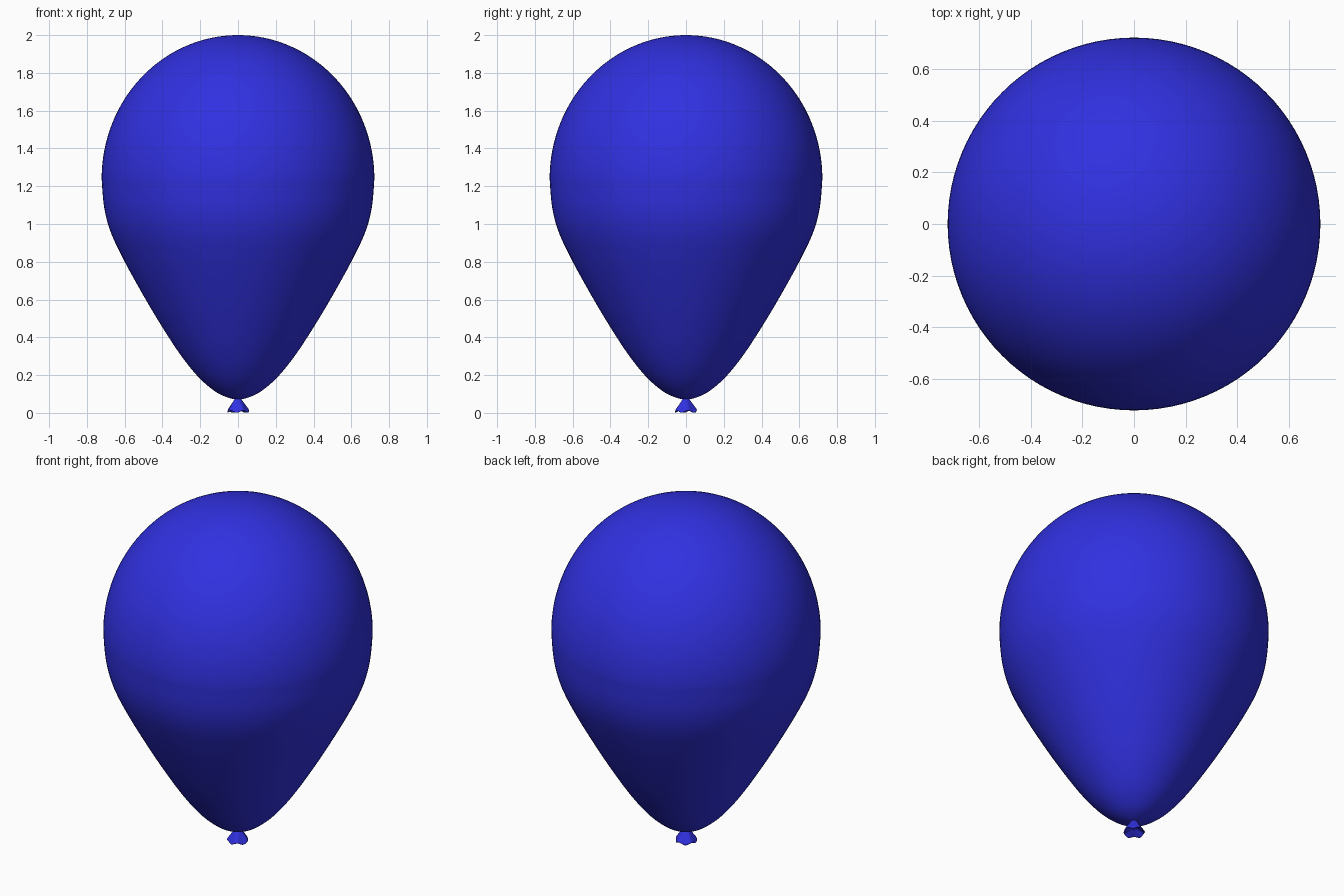
import bpy, bmesh, math

if "Cube" in bpy.data.objects:
    bpy.data.objects.remove(bpy.data.objects["Cube"])

blue = bpy.data.materials.new("blue_rubber")
blue.diffuse_color = (0.03, 0.03, 0.75, 1)
blue.use_nodes = True
blue.node_tree.nodes["Principled BSDF"].inputs["Base Color"].default_value = blue.diffuse_color


def smooth_profile(pts, steps=6):
    """Catmull-Rom curve through the profile points."""
    out = []
    for i in range(len(pts) - 1):
        p0, p1 = pts[max(i - 1, 0)], pts[i]
        p2, p3 = pts[i + 1], pts[min(i + 2, len(pts) - 1)]
        for s in range(steps):
            t = s / steps
            out.append(tuple(0.5 * (2 * b + (c - a) * t + (2 * a - 5 * b + 4 * c - d) * t * t
                                    + (3 * b - a - 3 * c + d) * t ** 3)
                             for a, b, c, d in zip(p0, p1, p2, p3)))
    return out + [pts[-1]]


def lathe(name, profile, sides, ripple=None):
    """Spin (radius, z) pairs around z; radius 0 becomes a pole."""
    bm = bmesh.new()
    rings = []
    for r, z in profile:
        if r < 1e-5:
            rings.append([bm.verts.new((0, 0, z))] * sides)
            continue
        ring = []
        for k in range(sides):
            a = math.tau * k / sides
            rr, zz = ripple(r, z, a) if ripple else (r, z)
            ring.append(bm.verts.new((rr * math.cos(a), rr * math.sin(a), zz)))
        rings.append(ring)
    for lo, hi in zip(rings, rings[1:]):
        for k in range(sides):
            n = (k + 1) % sides
            bm.faces.new(list(dict.fromkeys((lo[k], lo[n], hi[n], hi[k]))))
    bmesh.ops.recalc_face_normals(bm, faces=bm.faces)
    for f in bm.faces:
        f.smooth = True
    me = bpy.data.meshes.new(name)
    bm.to_mesh(me)
    bm.free()
    me.materials.append(blue)
    ob = bpy.data.objects.new(name, me)
    bpy.context.collection.objects.link(ob)
    return ob


# balloon body: tapered lower half, ellipsoidal dome above
lower = smooth_profile([(0, 0.07), (0.05, 0.08), (0.12, 0.113), (0.21, 0.19), (0.31, 0.315),
                        (0.42, 0.485), (0.52, 0.655), (0.61, 0.82), (0.675, 0.96),
                        (0.709, 1.09), (0.722, 1.24)])
dome = [(0.722 * math.cos(a), 1.24 + 0.76 * math.sin(a))
        for a in (math.pi / 2 * i / 32 for i in range(1, 33))]
lathe("balloon_body", lower + dome, 96)


# knot: small flared skirt with a wavy rim, hollow underneath
def wavy(r, z, a):
    w = max(0, (r - 0.02) / 0.038)
    return r * (1 + 0.04 * w * math.cos(5 * a)), z + 0.006 * w * math.sin(5 * a + 0.6)


lathe("balloon_knot", smooth_profile([(0, 0.085), (0.014, 0.08), (0.022, 0.067), (0.038, 0.042),
                                      (0.052, 0.02), (0.057, 0.009), (0.053, 0.007),
                                      (0.035, 0.02), (0.018, 0.032), (0, 0.036)], 4), 40, wavy)
